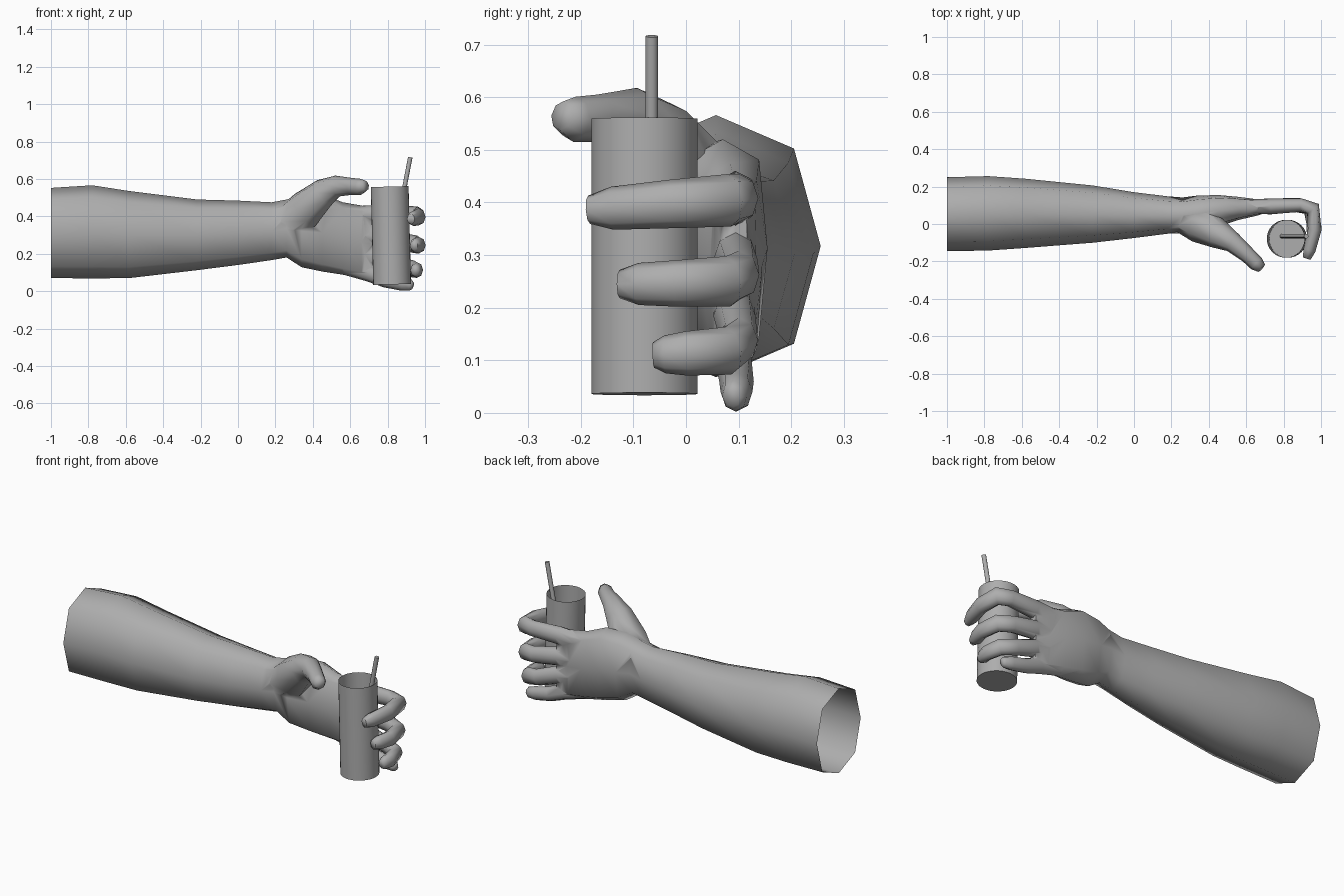
import bpy, bmesh, math
from mathutils import Vector

grey = bpy.data.materials.new("mid_grey")
grey.diffuse_color = (0.42, 0.42, 0.42, 1)


def skin(name, rings, cap_start=True, cap_end=True):
    """Join equal-sized rings of points into a tube."""
    bm = bmesh.new()
    loops = [[bm.verts.new(p) for p in ring] for ring in rings]
    n = len(loops[0])
    for a, b in zip(loops, loops[1:]):
        for i in range(n):
            j = (i + 1) % n
            bm.faces.new((a[i], a[j], b[j], b[i]))
    if cap_start:
        bm.faces.new(loops[0][::-1])
    if cap_end:
        bm.faces.new(loops[-1])
    bmesh.ops.recalc_face_normals(bm, faces=bm.faces)
    mesh = bpy.data.meshes.new(name)
    bm.to_mesh(mesh)
    bm.free()
    mesh.materials.append(grey)
    ob = bpy.data.objects.new(name, mesh)
    bpy.context.collection.objects.link(ob)
    return ob


def activate(ob):
    bpy.ops.object.select_all(action='DESELECT')
    ob.select_set(True)
    bpy.context.view_layer.objects.active = ob


def smooth(ob, angle):
    activate(ob)
    bpy.ops.object.shade_smooth_by_angle(angle=math.radians(angle))


def tube(name, path, sides=8, up=(0, 0, 1), flat=1.0, **caps):
    """Sweep a ring along (x, y, z, radius) points."""
    pts = [Vector(p[:3]) for p in path]
    rings = []
    for k, p in enumerate(pts):
        ahead = pts[min(k + 1, len(pts) - 1)]
        back = pts[max(k - 1, 0)]
        t = ((p - back).normalized() + (ahead - p).normalized()).normalized()
        s = t.cross(Vector(up)).normalized()
        u = s.cross(t)
        r = path[k][3]
        rings.append([p + u * r * math.cos(a) + s * r * flat * math.sin(a)
                      for a in (2 * math.pi * i / sides for i in range(sides))])
    return skin(name, rings, **caps)


# Forearm, wrist and palm: x, y range, z range, squareness
sections = [
    (-1.00, -0.145, 0.250, 0.070, 0.552, 0.85),
    (-0.78, -0.142, 0.256, 0.068, 0.566, 0.85),
    (-0.58, -0.128, 0.242, 0.070, 0.535, 0.85),
    (-0.22, -0.100, 0.206, 0.112, 0.490, 0.85),
    (0.00, -0.075, 0.170, 0.140, 0.484, 0.85),
    (0.18, -0.052, 0.148, 0.166, 0.475, 0.85),
    (0.26, -0.050, 0.142, 0.180, 0.490, 0.8),
    (0.34, -0.046, 0.152, 0.128, 0.515, 0.7),
    (0.45, -0.015, 0.155, 0.105, 0.520, 0.6),
    (0.56, 0.022, 0.145, 0.088, 0.475, 0.55),
    (0.66, 0.045, 0.132, 0.072, 0.458, 0.5),
    (0.735, 0.070, 0.118, 0.075, 0.440, 0.5),
]


def power(v, p):
    return math.copysign(abs(v) ** p, v) if abs(v) > 1e-6 else 0.0


rings = []
for x, y0, y1, z0, z1, p in sections:
    angles = [math.pi * i / 4 for i in range(8)]
    rings.append([(x, (y0 + y1) / 2 + (y1 - y0) / 2 * power(math.cos(a), p),
                   (z0 + z1) / 2 + (z1 - z0) / 2 * power(math.sin(a), p))
                  for a in angles])
arm = skin("arm_and_hand", rings)

# Fingers and thumb: centre line with radius
digits = {
    "index_finger": [(0.57, 0.093, 0.405, 0.046), (0.73, 0.094, 0.408, 0.052),
                     (0.89, 0.101, 0.408, 0.046), (0.957, 0.082, 0.404, 0.050),
                     (0.966, -0.03, 0.397, 0.046), (0.938, -0.14, 0.389, 0.041),
                     (0.924, -0.184, 0.386, 0.027)],
    "middle_finger": [(0.57, 0.093, 0.312, 0.046), (0.73, 0.094, 0.290, 0.053),
                      (0.88, 0.102, 0.262, 0.047), (0.954, 0.080, 0.250, 0.048),
                      (0.968, -0.02, 0.246, 0.044), (0.950, -0.09, 0.245, 0.040),
                      (0.940, -0.126, 0.245, 0.027)],
    "ring_finger": [(0.57, 0.092, 0.220, 0.046), (0.73, 0.092, 0.184, 0.050),
                    (0.86, 0.101, 0.138, 0.045), (0.938, 0.080, 0.118, 0.046),
                    (0.956, 0.00, 0.113, 0.042), (0.950, -0.04, 0.111, 0.036),
                    (0.948, -0.062, 0.110, 0.024)],
    "little_finger": [(0.57, 0.088, 0.130, 0.042), (0.70, 0.090, 0.095, 0.044),
                      (0.79, 0.096, 0.060, 0.041), (0.88, 0.096, 0.040, 0.038),
                      (0.922, 0.092, 0.032, 0.030), (0.935, 0.088, 0.028, 0.018)],
    "thumb": [(0.26, 0.050, 0.360, 0.100), (0.36, -0.005, 0.435, 0.106),
              (0.46, -0.060, 0.525, 0.080), (0.53, -0.100, 0.562, 0.057),
              (0.61, -0.168, 0.560, 0.045), (0.655, -0.212, 0.558, 0.043),
              (0.682, -0.236, 0.565, 0.028)],
}
for name, path in digits.items():
    digit = tube(name, path, flat=0.95 if name == "thumb" else 0.8)
    mod = arm.modifiers.new(name, 'BOOLEAN')
    mod.operation = 'UNION'
    mod.solver = 'EXACT'
    mod.object = digit
    activate(arm)
    bpy.ops.object.modifier_apply(modifier=mod.name)
    bpy.data.objects.remove(digit, do_unlink=True)

# Open the cut end of the forearm
bm = bmesh.new()
bm.from_mesh(arm.data)
ends = [f for f in bm.faces if all(v.co.x < -0.999 for v in f.verts)]
bmesh.ops.delete(bm, geom=ends, context='FACES')
bm.to_mesh(arm.data)
bm.free()
smooth(arm, 75)

# Open-topped cup with a closed base, and a leaning straw
cup = tube("cup", [(0.824, -0.079, 0.036, 0.101), (0.811, -0.079, 0.559, 0.101)],
           sides=32, up=(1, 0, 0), cap_end=False)
smooth(cup, 40)
straw = tube("straw", [(0.792, -0.065, 0.045, 0.012), (0.921, -0.065, 0.716, 0.012)],
             sides=12, up=(1, 0, 0))
smooth(straw, 40)
